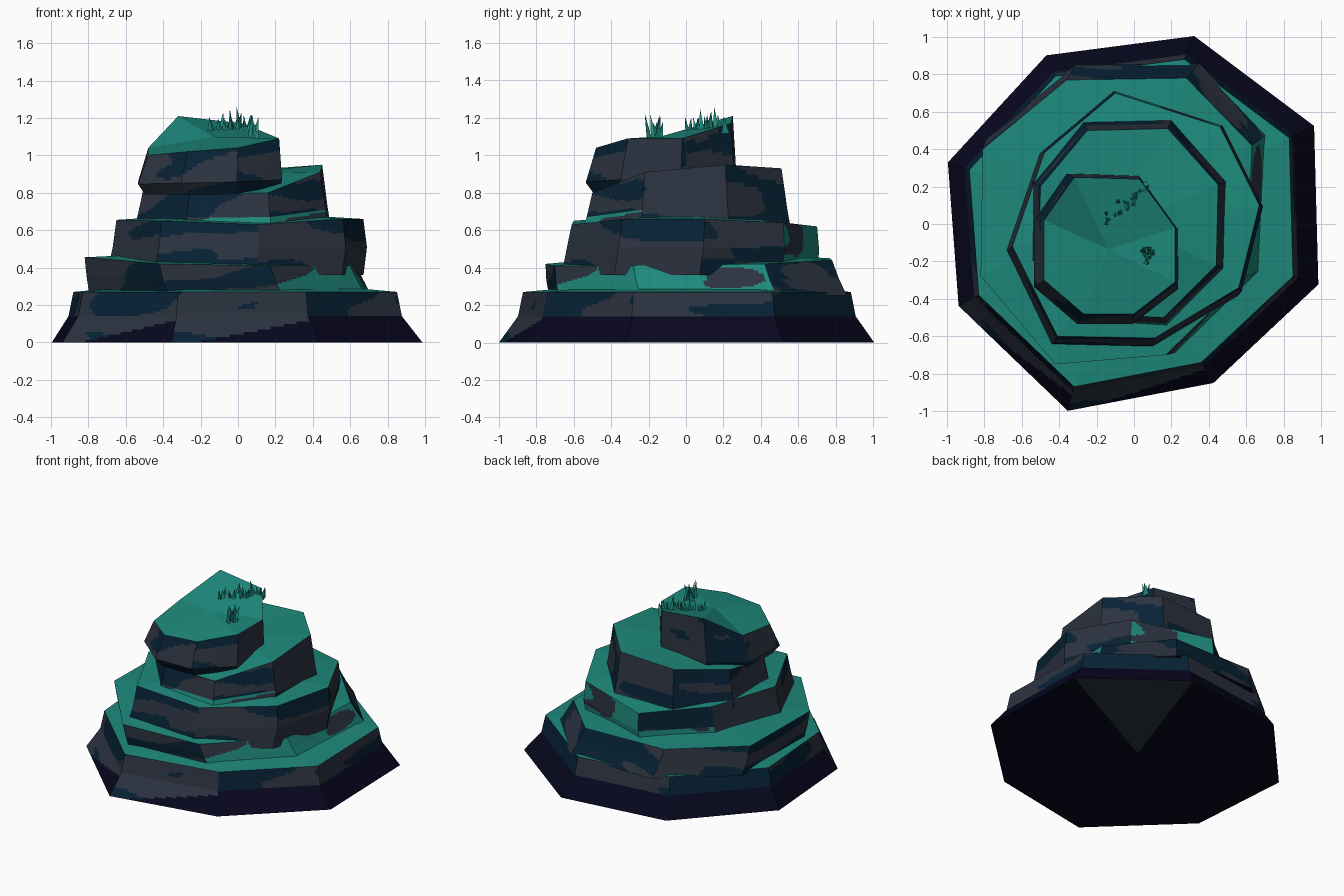
import bpy, bmesh, math, random
from mathutils import Vector, noise

if "Cube" in bpy.data.objects:
    bpy.data.objects.remove(bpy.data.objects["Cube"])

random.seed(4)


def material(name, rgb):
    m = bpy.data.materials.new(name)
    m.diffuse_color = (*rgb, 1)
    m.use_nodes = True
    m.node_tree.nodes["Principled BSDF"].inputs["Base Color"].default_value = m.diffuse_color
    return m


MATS = [material("slate grey", (.025, .033, .051)),
        material("deep navy", (.0022, .016, .036)),
        material("dark violet", (.0022, .002, .013)),
        material("teal moss", (.0125, .25, .20))]
GREY, NAVY, VIOLET, TEAL = range(4)


def finish(name, bm):
    bmesh.ops.remove_doubles(bm, verts=bm.verts, dist=1e-5)
    me = bpy.data.meshes.new(name)
    bm.to_mesh(me)
    bm.free()
    for m in MATS:
        me.materials.append(m)
    ob = bpy.data.objects.new(name, me)
    bpy.context.collection.objects.link(ob)
    return ob


def streak(p, u, v, code):
    """Colour of a wall spot: streaky mix of grey and navy, weighted by panel code."""
    if code == "P" or (code == "D" and v < .85 - 1.0 * u):
        return VIOLET
    n = noise.noise(Vector((p.x * 2.2, p.y * 2.2, p.z * 8 - p.x)))
    if code == "T":
        return TEAL if n < .25 else GREY
    return NAVY if n > {"G": .28, "D": .28, "M": .0, "N": -.25}[code] else GREY


def rock_layer(name, outline, bottom_z, rings, codes, centre_z, nu=30, nv=10):
    """Rings go bottom to top: (height fraction, scale, dx, dy) of the top outline.
    Panels run clockwise from the back; one colour code letter per panel."""
    bm = bmesh.new()
    n = len(outline)
    c = Vector((sum(p[0] for p in outline) / n, sum(p[1] for p in outline) / n))
    loops = []
    for f, s, dx, dy in rings:
        loops.append([Vector((c.x + (x - c.x) * s + dx, c.y + (y - c.y) * s + dy,
                              bottom_z + f * (z - bottom_z))) for x, y, z in outline])

    # side walls, cut in small cells so the streaks are real faces
    for lo, hi, code in zip(loops, loops[1:], codes):
        for i in range(n):
            j = (i + 1) % n

            def at(u, v):
                return lo[i].lerp(lo[j], u).lerp(hi[i].lerp(hi[j], u), v)
            for a in range(nu):
                for b in range(nv):
                    q = [at(a / nu, b / nv), at(a / nu, (b + 1) / nv),
                         at((a + 1) / nu, (b + 1) / nv), at((a + 1) / nu, b / nv)]
                    face = bm.faces.new([bm.verts.new(p) for p in reversed(q)])
                    face.material_index = streak(sum(q, Vector()) / 4, (a + .5) / nu,
                                                 (b + .5) / nv, code[i])

    # mossy top fan and dark underside fan
    for loop, cz, col, flip in ((loops[-1], centre_z, TEAL, False),
                                (loops[0], bottom_z, VIOLET, True)):
        mid = Vector((c.x, c.y, cz))
        for i in range(n):
            tri = [loop[i], mid, loop[(i + 1) % n]]
            if flip:
                tri.reverse()
            face = bm.faces.new([bm.verts.new(p) for p in tri])
            face.material_index = GREY if flip and i == 1 else col
    bm.normal_update()
    return finish(name, bm)


# wide base
rock_layer("base_rock",
           [(-.42, .79, .27), (.27, .88, .27), (.83, .46, .27), (.85, -.28, .27),
            (.36, -.74, .27), (-.32, -.87, .27), (-.83, -.38, .27), (-.88, .29, .27)],
           0, [(0, 1.145, .01, 0), (.52, 1.03, 0, 0), (1, 1, 0, 0)],
           ["PPPPDDPP", "GNGNGMMN"], .35)

# second step, sloping out at the right and undercut at the front left
rock_layer("lower_step",
           [(-.36, .77, .45), (.28, .78, .44), (.63, .42, .42), (.60, -.28, .41),
            (.17, -.70, .41), (-.42, -.75, .42), (-.82, -.28, .455), (-.81, .40, .455)],
           .25, [(0, 1.04, .055, .05), (.5, 1.02, .025, .02), (1, 1, 0, 0)],
           ["NMTTGMNM", "NNTTGMNM"], .49)

# middle step
rock_layer("middle_step",
           [(-.10, .70, .62), (.46, .52, .64), (.67, .10, .66), (.56, -.34, .66),
            (.11, -.61, .63), (-.41, -.60, .65), (-.65, -.12, .655), (-.48, .38, .65)],
           .36, [(0, 1.04, -.025, -.03), (.5, 1.03, 0, -.01), (1, 1, 0, 0)],
           ["TMGGNGGT", "TGGGNMGN"], .70)

# upper step with tilted top
rock_layer("upper_step",
           [(-.25, .50, .91), (.18, .51, .93), (.45, .21, .95), (.44, -.22, .91),
            (.16, -.50, .80), (-.26, -.48, .79), (-.51, -.18, .80), (-.50, .20, .86)],
           .60, [(0, 1.10, 0, 0), (.35, 1.06, 0, 0), (1, 1, 0, 0)],
           ["GNGTTNGN", "GNGMGNGN"], .90)

# peak block
rock_layer("peak_rock",
           [(-.32, .25, 1.21), (.03, .24, 1.17), (.22, -.02, 1.09), (.22, -.31, 1.09),
            (0, -.48, 1.04), (-.27, -.48, 1.02), (-.48, -.30, 1.00), (-.48, .02, 1.04)],
           .79, [(0, 1.02, -.01, 0), (.27, 1.10, -.02, -.02), (1, 1, 0, 0)],
           ["GNGNGGMN", "GNGNGGMN"], 1.10)


# grass tufts: three-sided blades
def tuft(name, spots):
    bm = bmesh.new()
    for x, y, z in spots:
        h, r, turn = random.uniform(.07, .13), random.uniform(.018, .026), random.random() * 6
        base = [bm.verts.new((x + r * math.cos(turn + k * math.tau / 3),
                              y + r * math.sin(turn + k * math.tau / 3), z - .02))
                for k in range(3)]
        tip = bm.verts.new((x + random.uniform(-.025, .025),
                            y + random.uniform(-.025, .025), z + h))
        for k in range(3):
            bm.faces.new((base[k], base[(k + 1) % 3], tip)).material_index = TEAL
    return finish(name, bm)


back = []
for k in range(20):
    t = k / 19
    back.append((-.13 + .16 * t + random.uniform(-.035, .035),
                 .03 + .16 * t + random.uniform(-.025, .025), 1.11 + .025 * t))
tuft("back_grass", back)
tuft("front_grass", [(.065 + random.uniform(-.03, .03), -.17 + random.uniform(-.035, .035), 1.10)
                     for k in range(8)])
